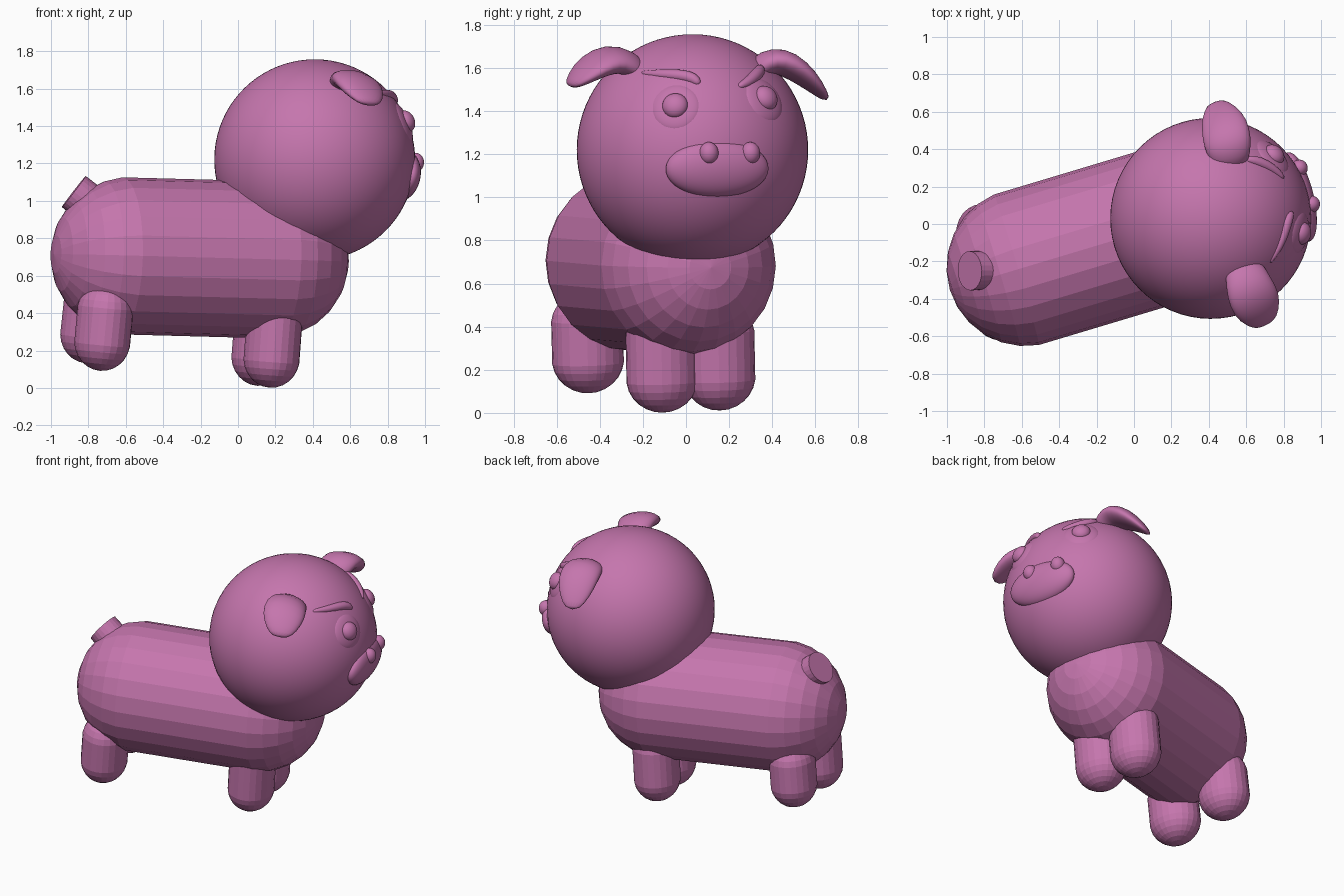
import bpy, bmesh, math
from mathutils import Vector, Matrix

if "Cube" in bpy.data.objects:
    bpy.data.objects.remove(bpy.data.objects["Cube"])

mat = bpy.data.materials.new("pink_purple")
mat.diffuse_color = (0.56, 0.18, 0.42, 1)
mat.use_nodes = True
mat.node_tree.nodes["Principled BSDF"].inputs["Base Color"].default_value = mat.diffuse_color

HEAD = Vector((0.41, 0.03, 1.22))
R = 0.537
YAW = math.radians(16.5)
FWD = Vector((math.cos(YAW), math.sin(YAW), 0))


def finish(name, bm, smooth=False):
    bmesh.ops.recalc_face_normals(bm, faces=bm.faces)
    for f in bm.faces:
        f.smooth = smooth
    me = bpy.data.meshes.new(name)
    bm.to_mesh(me)
    bm.free()
    me.materials.append(mat)
    ob = bpy.data.objects.new(name, me)
    bpy.context.collection.objects.link(ob)
    return ob


def frame(axis, side, origin):
    """Matrix with z along axis and x close to side."""
    z = axis.normalized()
    y = z.cross(side).normalized()
    x = y.cross(z)
    m = Matrix((x, y, z)).transposed().to_4x4()
    m.translation = origin
    return m


def capsule(name, p0, p1, rx, ry, side, segs=24, rings=13):
    p0, p1 = Vector(p0), Vector(p1)
    bm = bmesh.new()
    bmesh.ops.create_uvsphere(bm, u_segments=segs, v_segments=rings, radius=1.007)
    length = (p1 - p0).length
    for v in bm.verts:
        up = v.co.z > 0
        v.co = Vector((v.co.x * rx, v.co.y * ry, v.co.z * (rx + ry) / 2 + (length if up else 0)))
    bm.transform(frame(p1 - p0, side, p0))
    return finish(name, bm)


def ball(name, centre, scale, axis=FWD, segs=32, rings=20):
    """Smooth ellipsoid: scale = (up, sideways, along axis)."""
    bm = bmesh.new()
    bmesh.ops.create_uvsphere(bm, u_segments=segs, v_segments=rings, radius=1)
    bm.transform(Matrix.Diagonal((*scale, 1)))
    bm.transform(frame(axis, Vector((0, 0, 1)), centre))
    return finish(name, bm, True)


def loft(name, stations, side, n=20):
    """Elliptical sections along a path: (point, half width, half thickness)."""
    bm = bmesh.new()
    pts = [Vector(s[0]) for s in stations]
    rings = []
    for i, (p, w, t) in enumerate(stations):
        tan = pts[min(i + 1, len(pts) - 1)] - pts[max(i - 1, 0)]
        m = frame(tan, side, pts[i])
        rings.append([bm.verts.new(m @ Vector((w * math.cos(a), t * math.sin(a), 0)))
                      for a in (2 * math.pi * k / n for k in range(n))])
    for a, b in zip(rings, rings[1:]):
        for k in range(n):
            bm.faces.new((a[k], a[(k + 1) % n], b[(k + 1) % n], b[k]))
    bm.faces.new(rings[0])
    bm.faces.new(rings[-1])
    ob = finish(name, bm, True)
    sub = ob.modifiers.new("round", 'SUBSURF')
    sub.levels = sub.render_levels = 1
    return ob


def on_head(y, z, out=0.0):
    x = HEAD.x + math.sqrt(R * R - (y - HEAD.y) ** 2 - (z - HEAD.z) ** 2)
    p = Vector((x, y, z))
    return p + (p - HEAD).normalized() * out


# Body: faceted capsule, slightly nose-down
capsule("body", (-0.58, -0.23, 0.705), (0.17, -0.005, 0.685), 0.42, 0.42, Vector((0, 0, 1)))

# Legs: (name, foot x, foot y, foot bottom z, upper centre z)
for name, x, y, z, top in (
        ("front_leg_right", 0.18, -0.11, 0.0, 0.36),
        ("front_leg_left", 0.115, 0.155, 0.01, 0.36),
        ("back_leg_right", -0.725, -0.455, 0.09, 0.41),
        ("back_leg_left", -0.80, -0.06, 0.13, 0.43)):
    capsule(name, (x, y, z + 0.16), (x + 0.015, y - 0.004, top), 0.148, 0.168, FWD)

# Tail: short stubby cylinder
bm = bmesh.new()
bmesh.ops.create_cone(bm, cap_ends=True, segments=24, radius1=0.105, radius2=0.105, depth=0.14)
axis = Vector((-0.79, -0.03, 0.61))
bm.transform(frame(axis, Vector((0, 1, 0)), Vector((-0.878, -0.25, 1.05)) - axis * 0.07))
finish("tail", bm)

# Head
ball("head", HEAD, (R, R, R), Vector((0, 0, 1.0)) + FWD * 0.01, 64, 40)

# Ears: folded flaps drooping outwards
loft("ear_right", [((0.575, -0.19, 1.56), 0.09, 0.05), ((0.60, -0.27, 1.63), 0.115, 0.06),
                   ((0.62, -0.35, 1.645), 0.135, 0.065), ((0.655, -0.43, 1.61), 0.14, 0.055),
                   ((0.69, -0.50, 1.55), 0.10, 0.035), ((0.705, -0.54, 1.515), 0.05, 0.015)],
     Vector((0.93, 0.25, -0.25)))
loft("ear_left", [((0.52, 0.30, 1.57), 0.09, 0.05), ((0.51, 0.37, 1.63), 0.115, 0.06),
                  ((0.50, 0.44, 1.635), 0.13, 0.065), ((0.485, 0.52, 1.59), 0.13, 0.055),
                  ((0.455, 0.595, 1.52), 0.10, 0.035), ((0.43, 0.655, 1.45), 0.045, 0.012)],
     Vector((0.93, 0.29, 0.05)))

# Eyes
for name, y, z in (("eye_right", -0.05, 1.425), ("eye_left", 0.37, 1.46)):
    p = on_head(y, z)
    ball(name, p, (0.06, 0.06, 0.045), p - HEAD)
    ball(name + "_lid", on_head(y, z, -0.03), (0.12, 0.12, 0.042), p - HEAD)

# Brows: low ridges over the eyes
for name, path in (
        ("brow_right", ((-0.22, 1.58), (-0.12, 1.575), (-0.02, 1.57), (0.04, 1.555), (0.065, 1.525))),
        ("brow_left", ((0.24, 1.515), (0.28, 1.53), (0.32, 1.56), (0.345, 1.59), (0.35, 1.61)))):
    sizes = (0.012, 0.024, 0.03, 0.03, 0.015)
    loft(name, [(on_head(y, z, -0.005), s, s) for (y, z), s in zip(path, sizes)],
         Vector((1, 0.2, 0.3)), 12)

# Snout: wide, shallow pad
p = on_head(0.155, 1.125)
ball("snout", on_head(0.155, 1.125, -0.045), (0.135, 0.245, 0.078), p - HEAD, 40, 24)

# Nostrils
for name, y in (("nostril_right", 0.105), ("nostril_left", 0.295)):
    ball(name, on_head(y, 1.205, 0.008), (0.052, 0.045, 0.045), on_head(y, 1.205) - HEAD)
